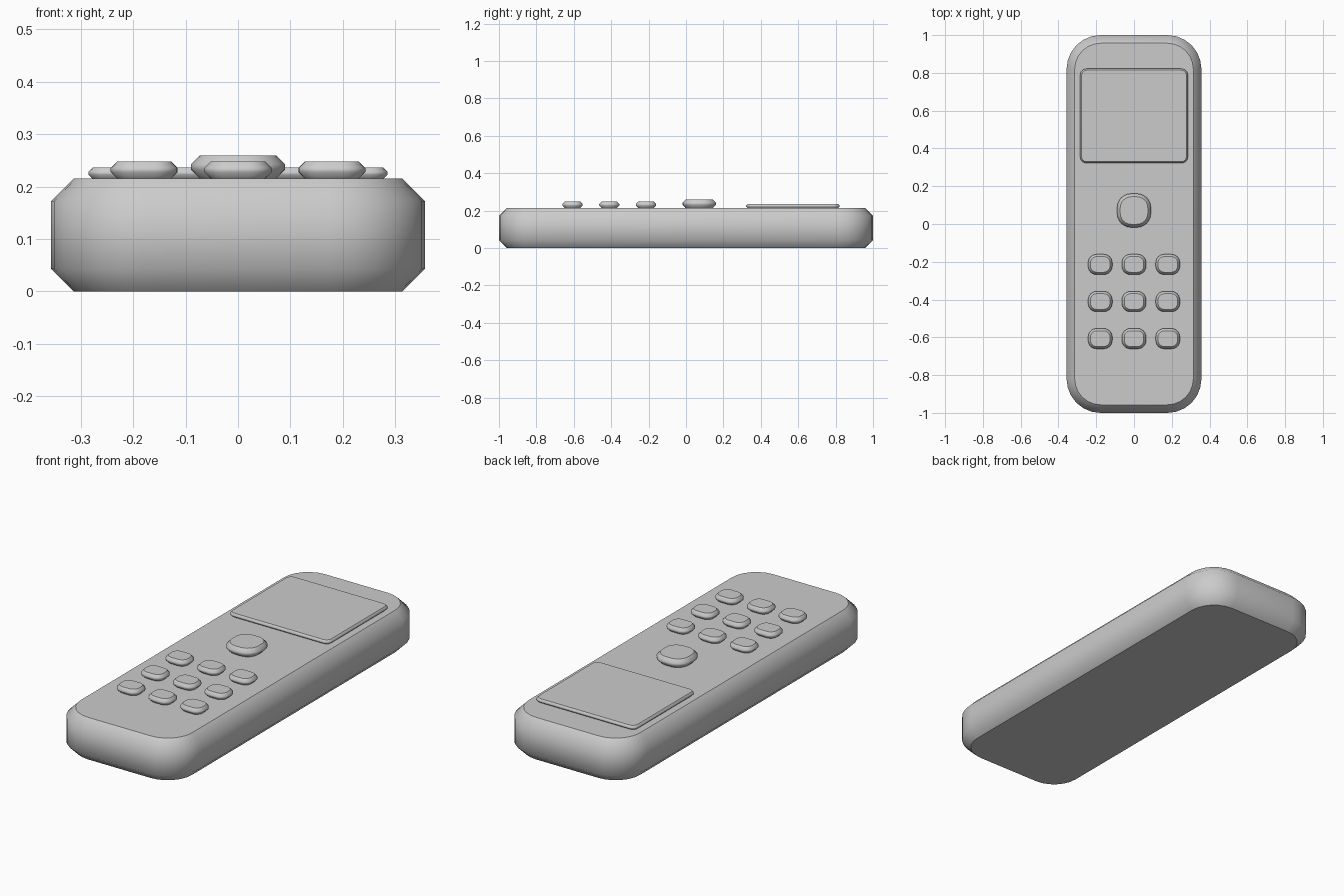
import bpy, bmesh, math

if "Cube" in bpy.data.objects:
    bpy.data.objects.remove(bpy.data.objects["Cube"])

grey = bpy.data.materials.new("plain_grey")
grey.diffuse_color = (0.6, 0.6, 0.6, 1)
grey.use_nodes = True
grey.node_tree.nodes["Principled BSDF"].inputs["Base Color"].default_value = grey.diffuse_color


def ring(bm, w, h, r, z, seg):
    """Rounded rectangle of vertices at height z."""
    verts = []
    for k, (sx, sy) in enumerate([(1, 1), (-1, 1), (-1, -1), (1, -1)]):
        for i in range(seg + 1):
            a = math.pi / 2 * (k + i / seg)
            verts.append(bm.verts.new((sx * (w / 2 - r) + r * math.cos(a),
                                       sy * (h / 2 - r) + r * math.sin(a), z)))
    return verts


def slab(name, x, y, z0, z1, w, h, r, c, seg=6):
    """Rounded slab with chamfered rims, smooth sides and flat caps."""
    bm = bmesh.new()
    levels = [(c, z0), (0, z0 + c), (0, z1 - c), (c, z1)]
    rings = [ring(bm, w - 2 * d, h - 2 * d, r - d, z, seg) for d, z in levels]
    for a, b in zip(rings, rings[1:]):
        n = len(a)
        for i in range(n):
            bm.faces.new((a[i], a[(i + 1) % n], b[(i + 1) % n], b[i])).smooth = True
    for cap in (bm.faces.new(rings[0][::-1]), bm.faces.new(rings[-1])):
        for e in cap.edges:
            e.smooth = False
    me = bpy.data.meshes.new(name)
    bm.to_mesh(me)
    bm.free()
    me.materials.append(grey)
    ob = bpy.data.objects.new(name, me)
    ob.location = (x, y, 0)
    bpy.context.collection.objects.link(ob)
    return ob


TOP = 0.215

# Handset body
slab("body", 0, 0, 0, TOP, 0.714, 2.0, 0.18, 0.043)

# Raised screen plate
slab("screen", 0, 0.572, TOP, 0.236, 0.571, 0.5, 0.034, 0.008, 4)

# Large round-cornered button
slab("main_button", 0, 0.0715, TOP, 0.259, 0.179, 0.179, 0.075, 0.0165)

# Three by three keypad
for row in range(3):
    for col in range(3):
        slab(f"key_{row + 1}_{col + 1}", (col - 1) * 0.179, -0.214 - row * 0.1965,
             TOP, 0.248, 0.128, 0.108, 0.045, 0.0125)
